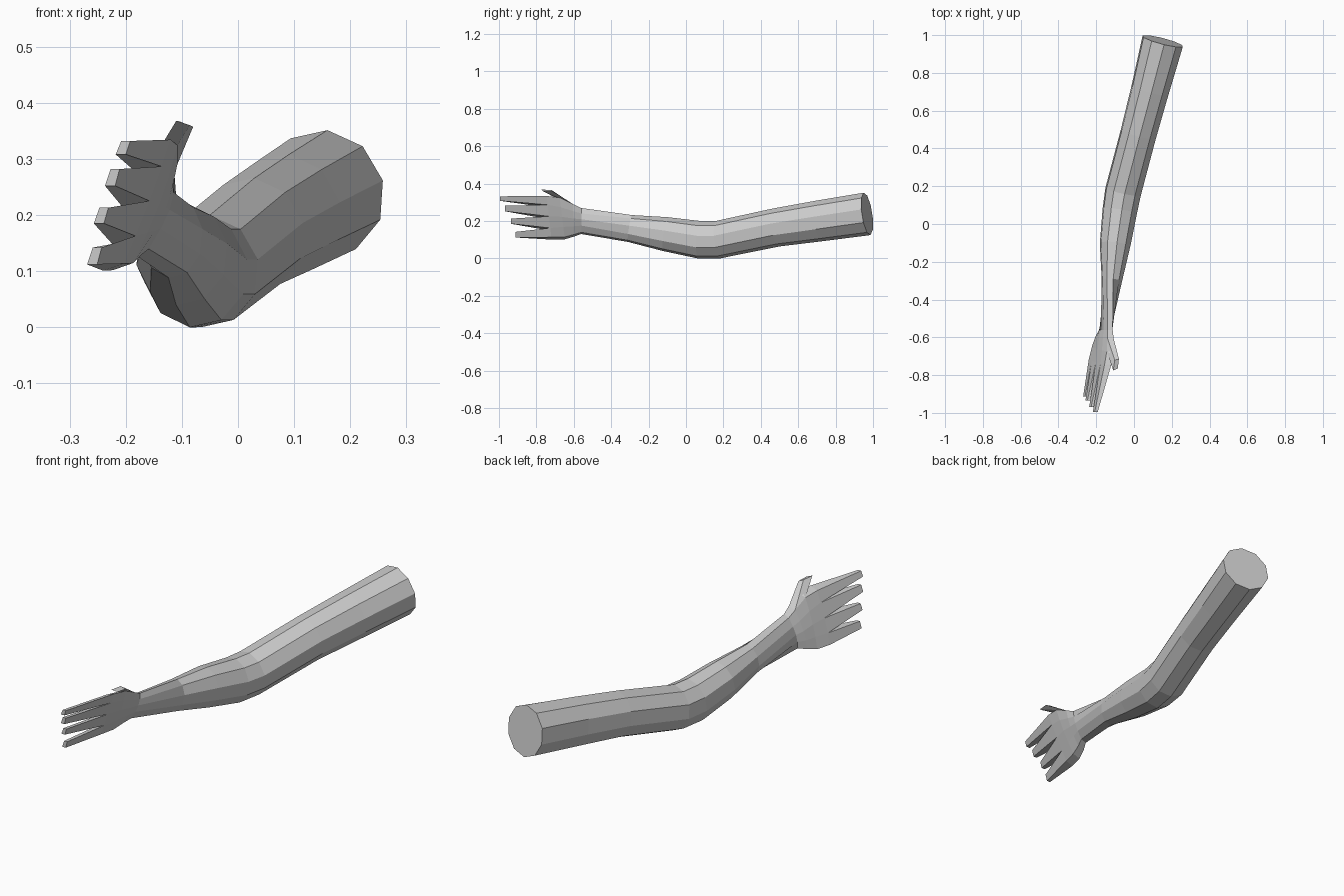
import bpy, bmesh, math
from mathutils import Vector

if "Cube" in bpy.data.objects:
    bpy.data.objects.remove(bpy.data.objects["Cube"])

skin = bpy.data.materials.new("grey")
skin.diffuse_color = (0.6, 0.6, 0.6, 1)
skin.use_nodes = True
skin.node_tree.nodes["Principled BSDF"].inputs["Base Color"].default_value = skin.diffuse_color
bm = bmesh.new()

# Arm stations, shoulder to forearm: centre, half width, half height
stations = [
    ((.152, .968, .238), .113, .115), ((.085, .71, .20), .103, .110),
    ((.024, .48, .165), .098, .103), ((-.058, .17, .10), .098, .101),
    ((-.075, .07, .10), .094, .101), ((-.100, -.11, .13), .083, .092),
    ((-.117, -.30, .16), .055, .073),
]
centres = [Vector(s[0]) for s in stations] + [Vector((-.15, -.56, .2))]


def arm_ring(i):
    """Ten-sided ring, square to the arm's path."""
    prev = centres[max(i - 1, 0)]
    t = ((prev - centres[i]).normalized() + (centres[i] - centres[i + 1]).normalized()
         if i else prev - centres[1]).normalized()
    side = t.cross(Vector((0, 0, 1))).normalized()
    up = side.cross(t)
    _, a, b = stations[i]
    ring = []
    for k in range(10):                      # top of the inner side, round below
        ang = math.radians(84 - 36 * k)
        ring.append(bm.verts.new(centres[i] + side * a * math.cos(ang) + up * b * math.sin(ang)))
    return ring


def hand_ring(top, bottom, zs, half, bulge):
    """Flat ring of five vertex pairs, from the thumb side down."""
    top, bottom = Vector(top), Vector(bottom)
    right, left = [], []
    for r in range(5):
        f = zs[r]
        p = top.lerp(bottom, f)
        h = half + bulge * math.sin(math.pi * f)
        d = Vector((h, 0, h * .35))
        right.append(bm.verts.new(p + d))
        left.append(bm.verts.new(p - d))
    return right + left[::-1]


def bridge(a, b):
    n = len(a)
    return [bm.faces.new((a[k], a[(k + 1) % n], b[(k + 1) % n], b[k])) for k in range(n)]


# Upper arm and forearm
rings = [arm_ring(i) for i in range(len(stations))]
# Wrist, thumb root, palm and knuckles
even = (0, .25, .5, .75, 1)
rings += [
    hand_ring((-.126, -.56, .265), (-.172, -.56, .135), even, .013, .014),
    hand_ring((-.124, -.605, .285), (-.190, -.60, .122), even, .016, .012),
    hand_ring((-.126, -.675, .318), (-.205, -.65, .108), even, .018, .008),
    hand_ring((-.138, -.745, .328), (-.222, -.72, .107), (0, .22, .5, .78, 1), .018, .004),
]
bm.faces.new(rings[0])
thumb_face = None
for i in range(len(rings) - 1):
    faces = bridge(rings[i], rings[i + 1])
    if i == 8:
        thumb_face = faces[9]               # top edge of the hand

# Fingers: tip x, y, z and half height, tapering from each knuckle quad
k = rings[-1]
tips = [(-.204, -.995, .320, .012), (-.223, -.968, .267, .015),
        (-.243, -.935, .199, .014), (-.255, -.912, .127, .015)]
for r, (x, y, z, h) in enumerate(tips):
    base = [k[r], k[r + 1], k[8 - r], k[9 - r]]
    end = [bm.verts.new(p) for p in ((x + .012, y, z + h), (x + .004, y, z - h),
                                     (x - .014, y, z - h), (x - .004, y, z + h))]
    bridge(base, end)
    bm.faces.new(end)

# Thumb
a, b = rings[8], rings[9]
bm.faces.remove(thumb_face)
base = [a[0], a[9], b[9], b[0]]
end = [bm.verts.new(p) for p in ((-.080, -.715, .357), (-.102, -.72, .366),
                                 (-.110, -.775, .368), (-.086, -.765, .360))]
bridge(base, end)
bm.faces.new(end)

bmesh.ops.recalc_face_normals(bm, faces=bm.faces)
mesh = bpy.data.meshes.new("arm_with_hand")
bm.to_mesh(mesh)
bm.free()
mesh.materials.append(skin)
arm = bpy.data.objects.new("arm_with_hand", mesh)
bpy.context.collection.objects.link(arm)
